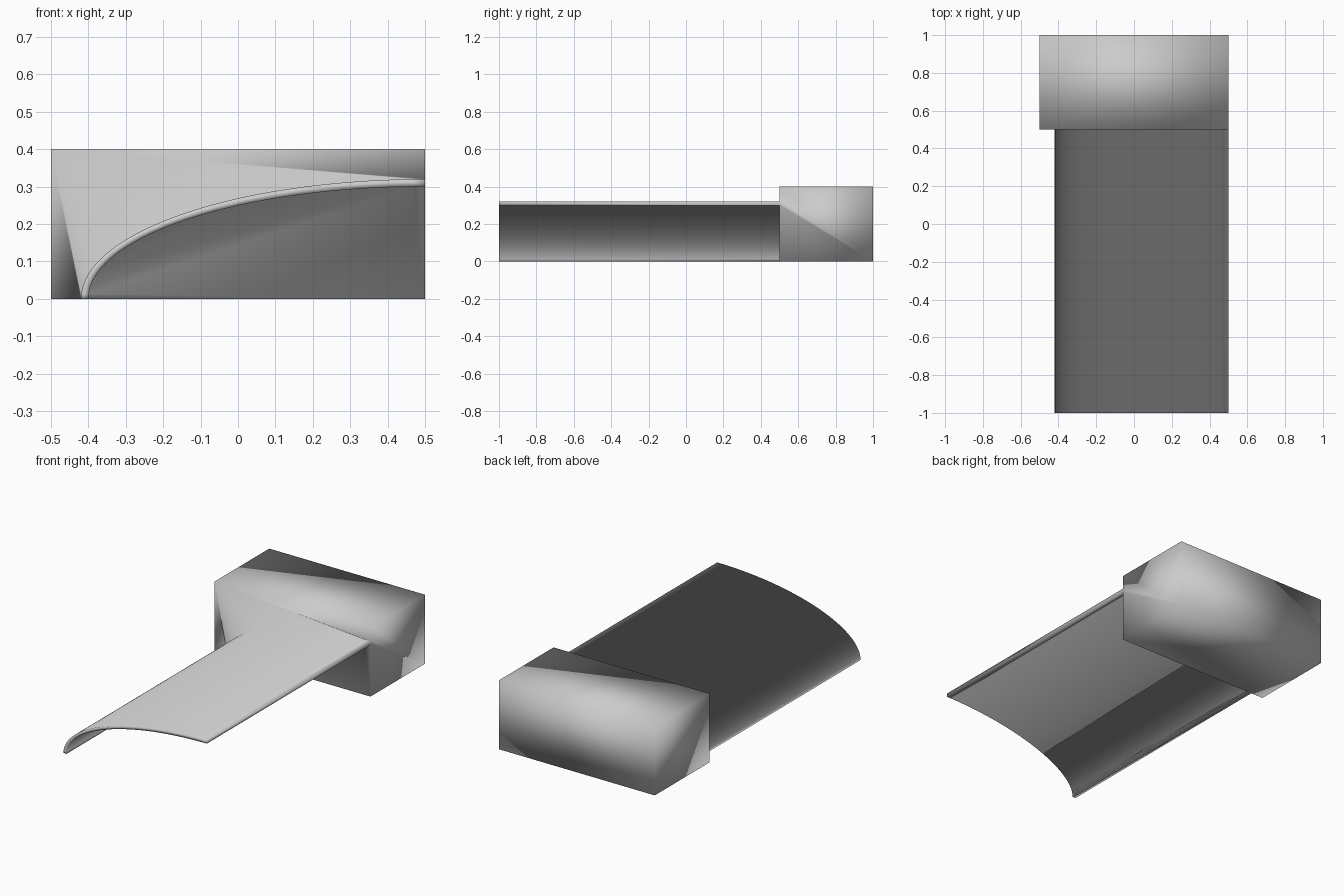
import bpy, bmesh, math

if "Cube" in bpy.data.objects:
    bpy.data.objects.remove(bpy.data.objects["Cube"])

N = 40                      # arc segments
Y0, Y1, Y2 = -1.0, 0.5, 1.0  # canopy front, block front, block back
XL, XR, H = -0.5, 0.5, 0.4

bm = bmesh.new()


def arc(a, b, y):
    """Quarter ellipse from the ground on the left up to the right side."""
    pts = []
    for i in range(N + 1):
        t = math.pi / 2 * i / N
        pts.append(bm.verts.new((XR - a * math.cos(t), y, b * math.sin(t))))
    return pts


def rect(y):
    """Block corners: bottom left, bottom right, top right, top left."""
    return [bm.verts.new((x, y, z)) for x, z in ((XL, 0), (XR, 0), (XR, H), (XL, H))]


def bridge(p, q):
    for i in range(len(p) - 1):
        bm.faces.new((p[i], p[i + 1], q[i + 1], q[i]))


out0, out1 = arc(0.92, 0.32, Y0), arc(0.92, 0.32, Y1)
in0, in1 = arc(0.90, 0.30, Y0), arc(0.90, 0.30, Y1)

# Thin curved canopy: outside, inside, front rim and two long edges
bridge(out0, out1)
bridge(in0, in1)
bridge(out0, in0)
for k in (0, -1):
    bm.faces.new((out0[k], in0[k], in1[k], out1[k]))

# End block, welded to the canopy so the smooth shading runs across the joint
f, b = rect(Y1), rect(Y2)
bm.faces.new(b)
bm.faces.new((f[3], f[2], b[2], b[3]))
bm.faces.new((f[0], f[3], b[3], b[0]))
bm.faces.new((f[1], in1[-1], out1[-1], f[2], b[2], b[1]))
bm.faces.new((f[0], out1[0], in1[0], f[1], b[1], b[0]))
bm.faces.new([f[0]] + out1 + [f[2], f[3]])
bm.faces.new(in1 + [f[1]])

bmesh.ops.recalc_face_normals(bm, faces=bm.faces)
for face in bm.faces:
    face.smooth = True

mesh = bpy.data.meshes.new("canopy_and_block")
bm.to_mesh(mesh)
bm.free()
obj = bpy.data.objects.new("canopy_and_block", mesh)
bpy.context.collection.objects.link(obj)
